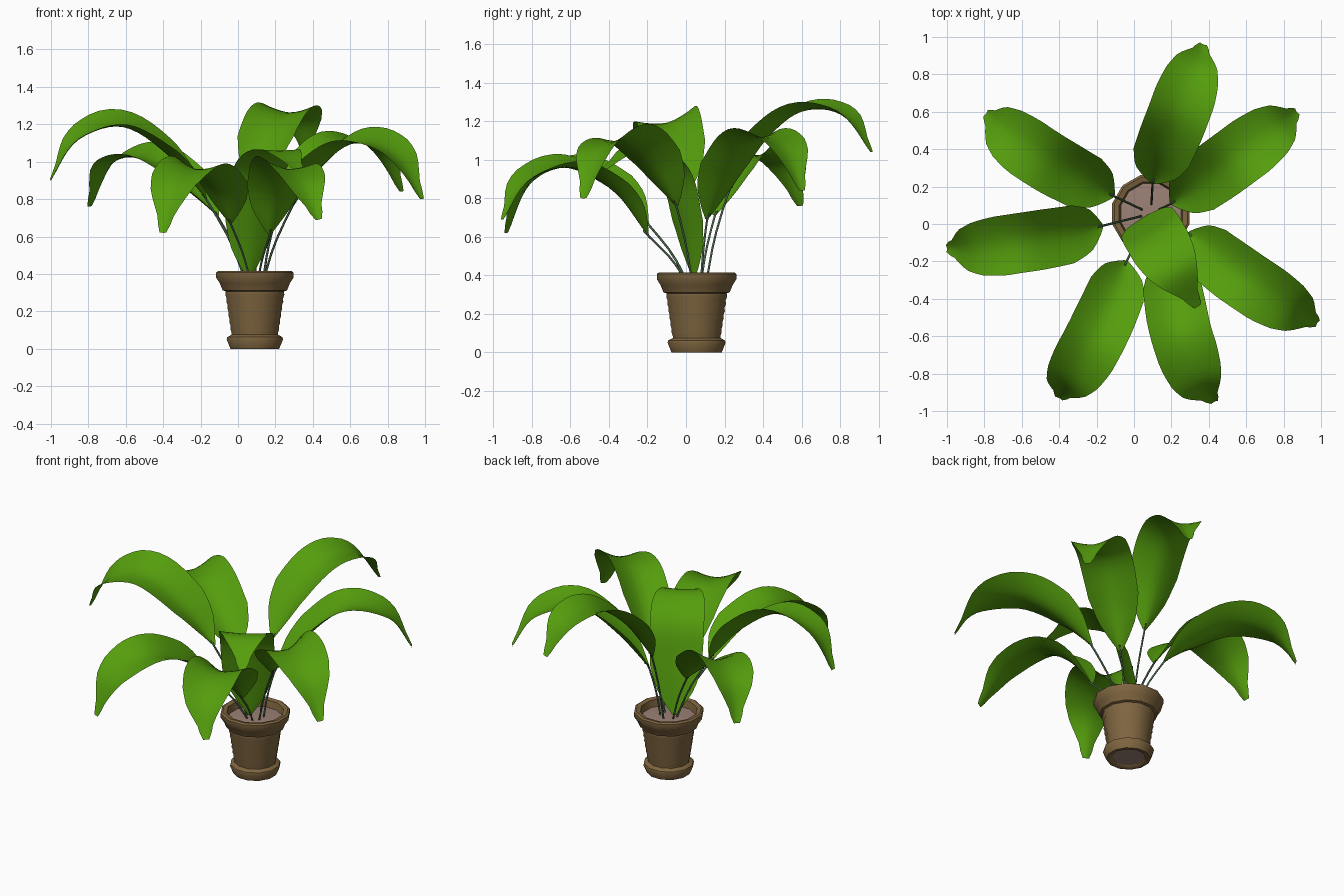
import bpy, bmesh, math
from mathutils import Vector

if "Cube" in bpy.data.objects:
    bpy.data.objects.remove(bpy.data.objects["Cube"])

CX, CY = 0.09, 0.055   # pot axis


def material(name, rgb):
    m = bpy.data.materials.new(name)
    m.diffuse_color = (*rgb, 1)
    m.use_nodes = True
    m.node_tree.nodes["Principled BSDF"].inputs["Base Color"].default_value = m.diffuse_color
    return m


LEAF = material("leaf_green", (0.09, 0.34, 0.004))
STEM = material("stem_green", (0.07, 0.13, 0.07))
CLAY = material("clay", (0.21, 0.13, 0.05))
SOIL = material("soil", (0.33, 0.22, 0.18))


def add_object(name, bm, mat, angle):
    bmesh.ops.recalc_face_normals(bm, faces=bm.faces)
    me = bpy.data.meshes.new(name)
    bm.to_mesh(me)
    bm.free()
    me.materials.append(mat)
    ob = bpy.data.objects.new(name, me)
    bpy.context.collection.objects.link(ob)
    bpy.ops.object.select_all(action='DESELECT')
    ob.select_set(True)
    bpy.context.view_layer.objects.active = ob
    bpy.ops.object.shade_smooth_by_angle(angle=math.radians(angle))
    return ob


def lathe(name, profile, mat, sides=12, cap_start=False, cap_end=False):
    bm = bmesh.new()
    rings = []
    for r, z in profile:
        rings.append([bm.verts.new((CX + r * math.cos(2 * math.pi * (i + .5) / sides),
                                    CY + r * math.sin(2 * math.pi * (i + .5) / sides), z))
                      for i in range(sides)])
    for a, b in zip(rings, rings[1:]):
        for i in range(sides):
            j = (i + 1) % sides
            bm.faces.new((a[i], a[j], b[j], b[i]))
    if cap_start:
        bm.faces.new(rings[0])
    if cap_end:
        bm.faces.new(rings[-1])
    return add_object(name, bm, mat, 40)


def spline(pts, t):
    """Catmull-Rom point at t in 0..1 with extrapolated ends."""
    p = [pts[0] * 2 - pts[1]] + pts + [pts[-1] * 2 - pts[-2]]
    n = len(pts) - 1
    i = min(int(t * n), n - 1)
    u = t * n - i
    a, b, c, d = p[i:i + 4]
    return 0.5 * (2 * b + (c - a) * u + (2 * a - 5 * b + 4 * c - d) * u * u
                  + (3 * b - a - 3 * c + d) * u ** 3)


WIDTH = [(0, .06), (.06, .38), (.14, .72), (.25, .95), (.4, 1), (.6, 1), (.7, .9),
         (.8, .68), (.87, .44), (.92, .28), (.97, .21), (1, .12)]


def width_at(t):
    for (t0, w0), (t1, w1) in zip(WIDTH, WIDTH[1:]):
        if t <= t1:
            return w0 + (w1 - w0) * (t - t0) / (t1 - t0)
    return WIDTH[-1][1]


def leaf(name, pts, bank=0.0, base_fold=0.5, tip_fold=0.25, half=0.165, rows=24, cols=8):
    pts = [Vector(p) for p in pts]
    heading = pts[-1] - pts[0]
    bm = bmesh.new()
    grid = []
    for i in range(rows + 1):
        t = i / rows
        p = spline(pts, t)
        tan = (spline(pts, min(t + .01, 1)) - spline(pts, max(t - .01, 0))).normalized()
        side = Vector((-heading.y, heading.x, 0)).normalized()
        side = (side - tan * side.dot(tan)).normalized()
        up = tan.cross(side)
        b = bank * math.sin(math.pi * t)      # roll around the midrib
        side, up = side * math.cos(b) + up * math.sin(b), up * math.cos(b) - side * math.sin(b)
        w = half * width_at(t)
        fold = base_fold + (tip_fold - base_fold) * min(t * 1.5, 1)   # trough across the leaf
        grid.append([bm.verts.new(p + side * w * u + up * fold * w * abs(u) ** 1.6)
                     for u in (2 * k / cols - 1 for k in range(cols + 1))])
    for a, b in zip(grid, grid[1:]):
        for k in range(cols):
            bm.faces.new((a[k], a[k + 1], b[k + 1], b[k]))
    return add_object(name, bm, LEAF, 60)


def stem(name, pts, radius=0.006):
    cu = bpy.data.curves.new(name, 'CURVE')
    cu.dimensions = '3D'
    cu.bevel_depth = radius
    cu.bevel_resolution = 1
    cu.use_fill_caps = True
    sp = cu.splines.new('POLY')
    pts = [Vector(p) for p in pts]
    sp.points.add(8)
    for i in range(9):
        sp.points[i].co = (*spline(pts, i / 8), 1)
    cu.materials.append(STEM)
    bpy.context.collection.objects.link(bpy.data.objects.new(name, cu))


# Pot: foot, gently ribbed body, flared rim and inner wall
profile = [(.10, .012), (.115, 0), (.135, 0), (.156, .05), (.153, .062), (.128, .075)]
for k in range(13):
    z = .085 + k * .0185
    profile.append((.128 + .034 * k / 12 + (.004 if k % 2 else 0), z))
profile += [(.178, .312), (.194, .35), (.214, .38), (.214, .408), (.202, .416),
            (.175, .41), (.165, .36)]
lathe("pot", profile, CLAY)

# Soil filling the pot, also seen through its open base
lathe("soil", [(.168, .365), (.09, .372)], SOIL, cap_end=True)
lathe("pot_base", [(.102, .013), (.03, .016)], SOIL, cap_end=True)

# Leaves: sideways roll, then centre line from base to tip
LEAVES = {
    "back": (.05, [(.10, .22, .83), (.16, .40, 1.09), (.24, .60, 1.25), (.32, .82, 1.23), (.37, .96, 1.04)]),
    "back_right": (0, [(.20, .11, .69), (.37, .23, .94), (.55, .36, 1.11), (.75, .51, 1.06), (.87, .60, .84)]),
    "right": (.22, [(.29, -.05, .76), (.45, -.18, .98), (.63, -.31, 1.10), (.84, -.45, 1.04), (.98, -.53, .80)]),
    "front_right": (-.12, [(.17, -.20, .61), (.21, -.37, .83), (.25, -.60, .96), (.34, -.83, .89), (.43, -.95, .69)]),
    "front_left": (-.12, [(-.04, -.20, .67), (-.11, -.38, .85), (-.22, -.62, .96), (-.34, -.83, .86), (-.40, -.93, .62)]),
    "left": (-.25, [(-.17, -.01, .80), (-.37, -.05, 1.03), (-.62, -.09, 1.19), (-.86, -.13, 1.12), (-1.0, -.13, .90)]),
    "back_left": (-.2, [(-.11, .15, .71), (-.29, .25, .88), (-.50, .37, 1.02), (-.69, .50, .98), (-.79, .59, .76)]),
}
for key, (bank, pts) in LEAVES.items():
    leaf("leaf_" + key, pts, bank)
    end = Vector(pts[0])
    out = Vector((end.x - CX, end.y - CY, 0))
    root = Vector((CX, CY, .36)) + out.normalized() * .05
    mid = root.lerp(end, .5) - out * .08
    ahead = end.lerp(Vector(pts[1]), .12)
    stem("stem_" + key, [root, mid, end, ahead])

# Centre leaf rises straight from the soil and is flatter at the top
leaf("leaf_centre", [(.06, .04, .38), (.08, -.01, .68), (.12, -.08, .95), (.22, -.25, 1.06), (.34, -.44, .94)],
     base_fold=0.2, tip_fold=0.05)
